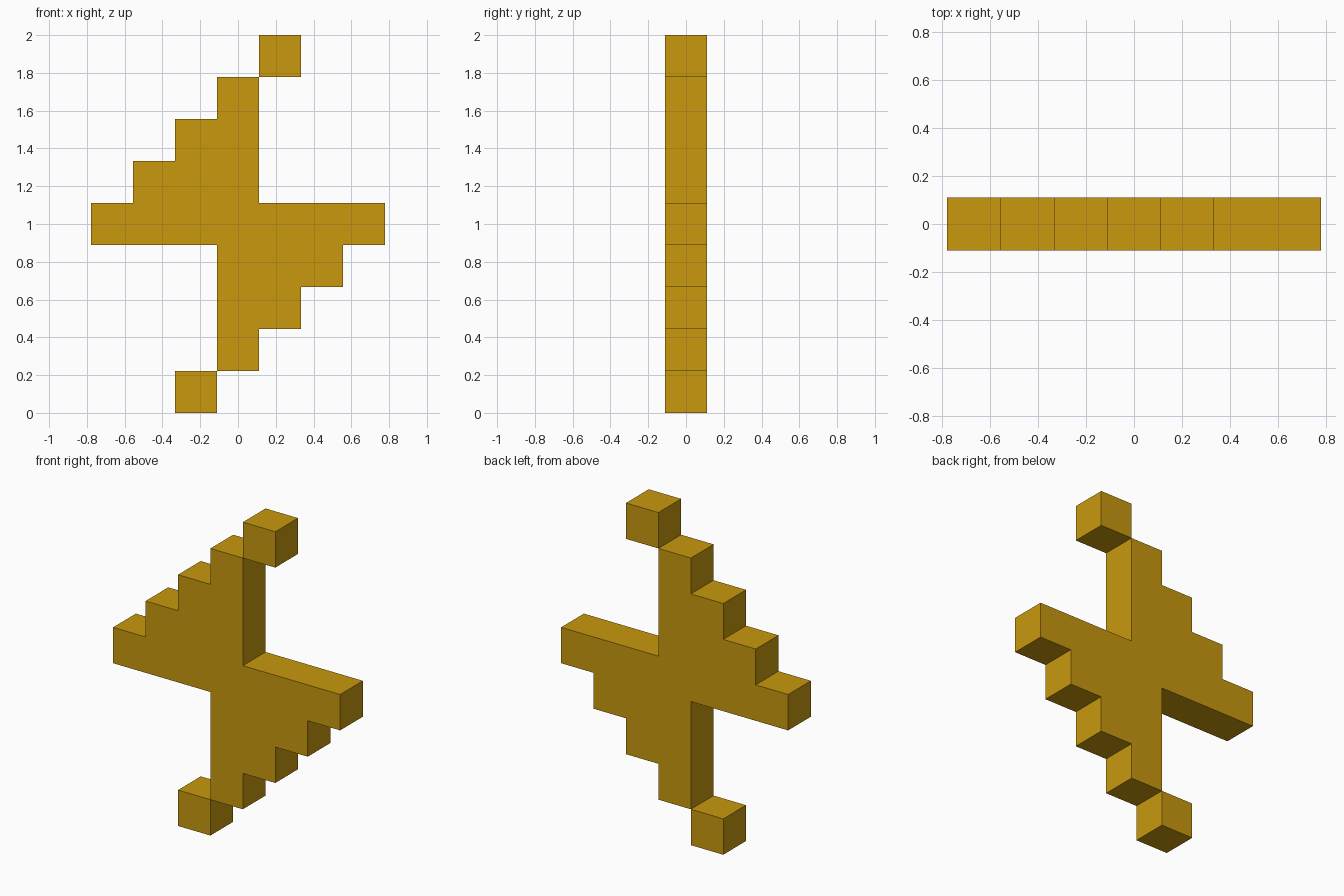
import bpy
import bmesh

if "Cube" in bpy.data.objects:
    bpy.data.objects.remove(bpy.data.objects["Cube"])

U = 2 / 9  # one block; the model is nine blocks tall

gold = bpy.data.materials.new("gold")
gold.diffuse_color = (0.578, 0.314, 0.0044, 1)
gold.use_nodes = True
gold.node_tree.nodes["Principled BSDF"].inputs["Base Color"].default_value = gold.diffuse_color


def slab(name, outline):
    """Extrude an (x, z) outline, in blocks from the centre, to one block deep."""
    bm = bmesh.new()
    face = bm.faces.new([bm.verts.new((x * U, -U / 2, 1 + z * U)) for x, z in outline])
    ext = bmesh.ops.extrude_face_region(bm, geom=[face], use_keep_orig=True)
    verts = [g for g in ext["geom"] if isinstance(g, bmesh.types.BMVert)]
    bmesh.ops.translate(bm, verts=verts, vec=(0, U, 0))
    bmesh.ops.recalc_face_normals(bm, faces=bm.faces)
    mesh = bpy.data.meshes.new(name)
    bm.to_mesh(mesh)
    bm.free()
    mesh.materials.append(gold)
    obj = bpy.data.objects.new(name, mesh)
    bpy.context.collection.objects.link(obj)


def half_turn(points):
    return [(-x, -z) for x, z in points]


# Stepped bolt: upper staircase, repeated by a half turn for the lower one
half = [(0.5, 0.5), (0.5, 3.5)]
for i in range(3):
    half += [(-0.5 - i, 3.5 - i), (-0.5 - i, 2.5 - i)]
half += [(-3.5, 0.5), (-3.5, -0.5)]
slab("bolt_body", half + half_turn(half))

# Single blocks touching the bolt at its corners
tip = [(0.5, 3.5), (1.5, 3.5), (1.5, 4.5), (0.5, 4.5)]
slab("top_tip", tip)
slab("bottom_tip", half_turn(tip))
